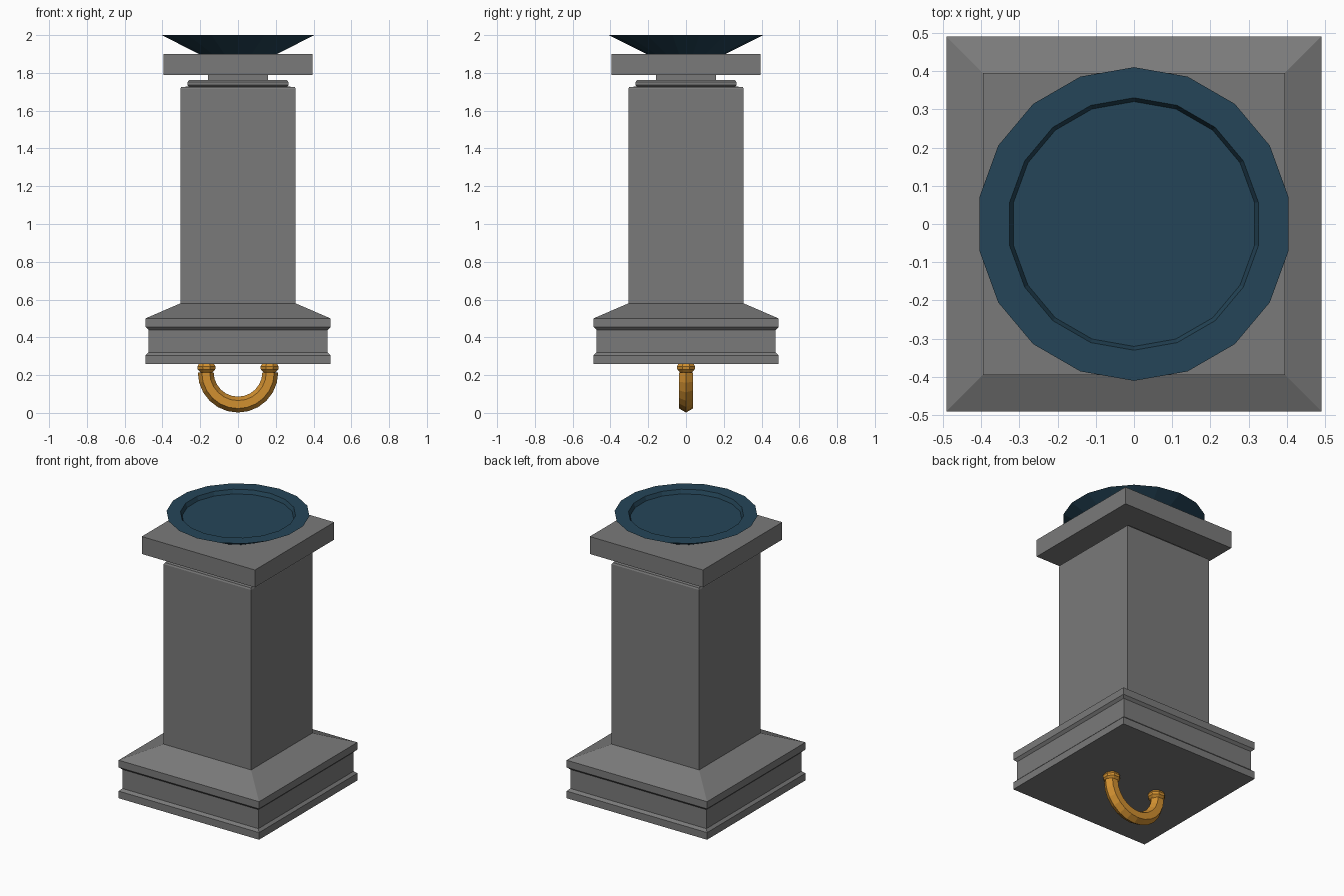
import bpy, bmesh, math

if "Cube" in bpy.data.objects:
    bpy.data.objects.remove(bpy.data.objects["Cube"])


def material(name, rgb):
    m = bpy.data.materials.new(name)
    m.diffuse_color = (*rgb, 1)
    m.use_nodes = True
    m.node_tree.nodes["Principled BSDF"].inputs["Base Color"].default_value = m.diffuse_color
    return m


STONE = material("grey stone", (0.195, 0.195, 0.195))
BLUE = material("dark blue", (0.018, 0.06, 0.098))
GOLD = material("gold", (0.64, 0.28, 0.03))


def finish(bm, name, mat):
    bmesh.ops.recalc_face_normals(bm, faces=bm.faces)
    me = bpy.data.meshes.new(name)
    bm.to_mesh(me)
    bm.free()
    me.materials.append(mat)
    ob = bpy.data.objects.new(name, me)
    bpy.context.collection.objects.link(ob)
    return ob


def skin(bm, rings):
    """Bridge successive closed vertex rings and cap both ends."""
    rings = [[bm.verts.new(p) for p in r] for r in rings]
    n = len(rings[0])
    for a, b in zip(rings, rings[1:]):
        for i in range(n):
            j = (i + 1) % n
            bm.faces.new((a[i], a[j], b[j], b[i]))
    bm.faces.new(rings[0][::-1])
    bm.faces.new(rings[-1])


def turned(name, sides, profile, start, mat, scale=1.0, x=0.0):
    """Sweep a (radius, z) profile around a vertical axis."""
    bm = bmesh.new()
    angles = [start + math.tau * i / sides for i in range(sides)]
    skin(bm, [[(x + r * scale * math.cos(a), r * scale * math.sin(a), z)
               for a in angles] for r, z in profile])
    return finish(bm, name, mat)


def square(name, profile):
    """Square moulding; profile gives (half width, z)."""
    return turned(name, 4, profile, math.pi / 4, STONE, math.sqrt(2))


# Stepped base, shaft and stacked neck
square("pedestal_base_and_shaft", [
    (0.49, 0.26), (0.49, 0.305), (0.475, 0.32), (0.475, 0.44), (0.485, 0.45),
    (0.49, 0.455), (0.49, 0.50), (0.305, 0.58), (0.305, 1.715), (0.30, 1.725),
    (0.26, 1.728), (0.267, 1.735), (0.267, 1.752), (0.258, 1.762),
    (0.16, 1.763), (0.16, 1.80)])

# Square top slab
square("cap_slab", [(0.395, 1.79), (0.395, 1.90)])

# Shallow dish with a sunken centre
turned("dish", 18, [(0.20, 1.895), (0.41, 2.0), (0.33, 2.0),
                    (0.32, 1.975)], math.pi / 2, BLUE)

# Half ring hanging under the base, hexagonal in section
R, r, zc, steps = 0.171, 0.042, 0.215, 12
rings = []
for k in range(steps + 1):
    t = math.pi + math.pi * k / steps
    ring = []
    for i in range(6):
        a = math.tau * i / 6
        d = R + r * math.cos(a)
        ring.append((d * math.cos(t), r * math.sin(a), zc + d * math.sin(t)))
    rings.append(ring)
bm = bmesh.new()
skin(bm, rings)
finish(bm, "hanging_ring", GOLD)

# Flared mounts where the ring meets the base
for side, label in ((-1, "left"), (1, "right")):
    turned("ring_mount_" + label, 8,
           [(0.025, 0.205), (0.05, 0.23), (0.052, 0.245), (0.042, 0.262)],
           math.pi / 8, GOLD, 1.0, side * 0.167)
